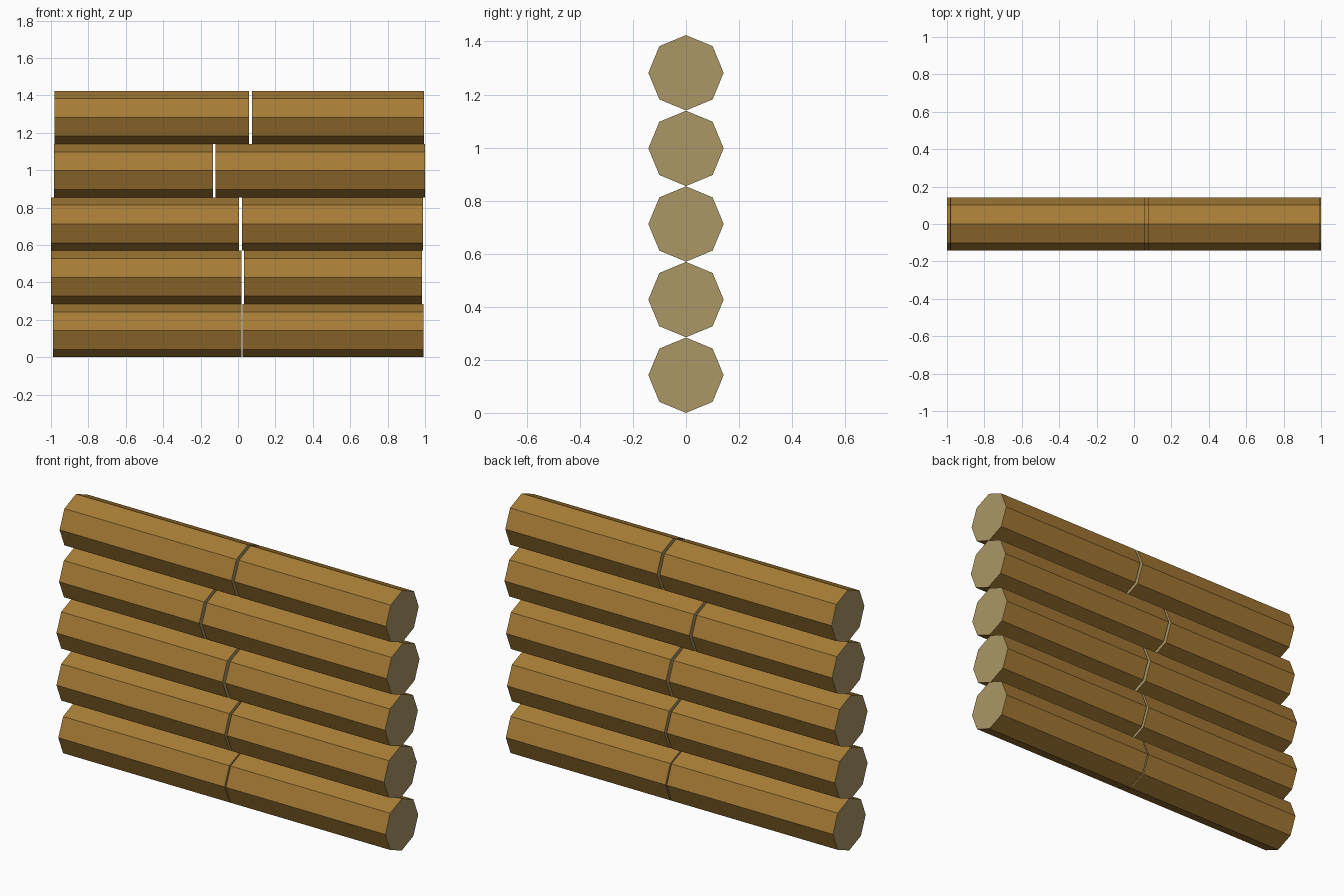
import bpy, bmesh, math

if "Cube" in bpy.data.objects:
    bpy.data.objects.remove(bpy.data.objects["Cube"])

R = 0.142       # log radius
PITCH = 0.285   # height between rows

def material(name, color):
    m = bpy.data.materials.new(name)
    m.diffuse_color = (*color, 1)
    m.use_nodes = True
    m.node_tree.nodes["Principled BSDF"].inputs["Base Color"].default_value = m.diffuse_color
    return m

bark = material("bark", (0.38, 0.20, 0.036))
cut_wood = material("cut_wood", (0.41, 0.31, 0.13))

def log(name, x0, x1, z):
    # eight-sided log lying along x, one corner pointing up
    bm = bmesh.new()
    rings = [[bm.verts.new((x, R * math.cos(i * math.pi / 4), z + R * math.sin(i * math.pi / 4)))
              for i in range(8)] for x in (x0, x1)]
    a, b = rings
    for i in range(8):
        j = (i + 1) % 8
        bm.faces.new((a[i], a[j], b[j], b[i]))
    for ring in rings:
        bm.faces.new(ring).material_index = 1
    bmesh.ops.recalc_face_normals(bm, faces=bm.faces)
    me = bpy.data.meshes.new(name)
    bm.to_mesh(me)
    bm.free()
    me.materials.append(bark)
    me.materials.append(cut_wood)
    bpy.context.collection.objects.link(bpy.data.objects.new(name, me))

# rows from the ground up: left end, gap start, gap end, right end
rows = [
    (-0.989, 0.018, 0.025, 0.992),
    (-1.000, 0.018, 0.032, 0.984),
    (-1.000, 0.005, 0.022, 0.990),
    (-0.984, -0.135, -0.119, 1.000),
    (-0.981, 0.060, 0.076, 0.995),
]
for n, (left, g0, g1, right) in enumerate(rows):
    z = R + n * PITCH
    log(f"left_log_{n + 1}", left, g0, z)
    log(f"right_log_{n + 1}", g1, right, z)
